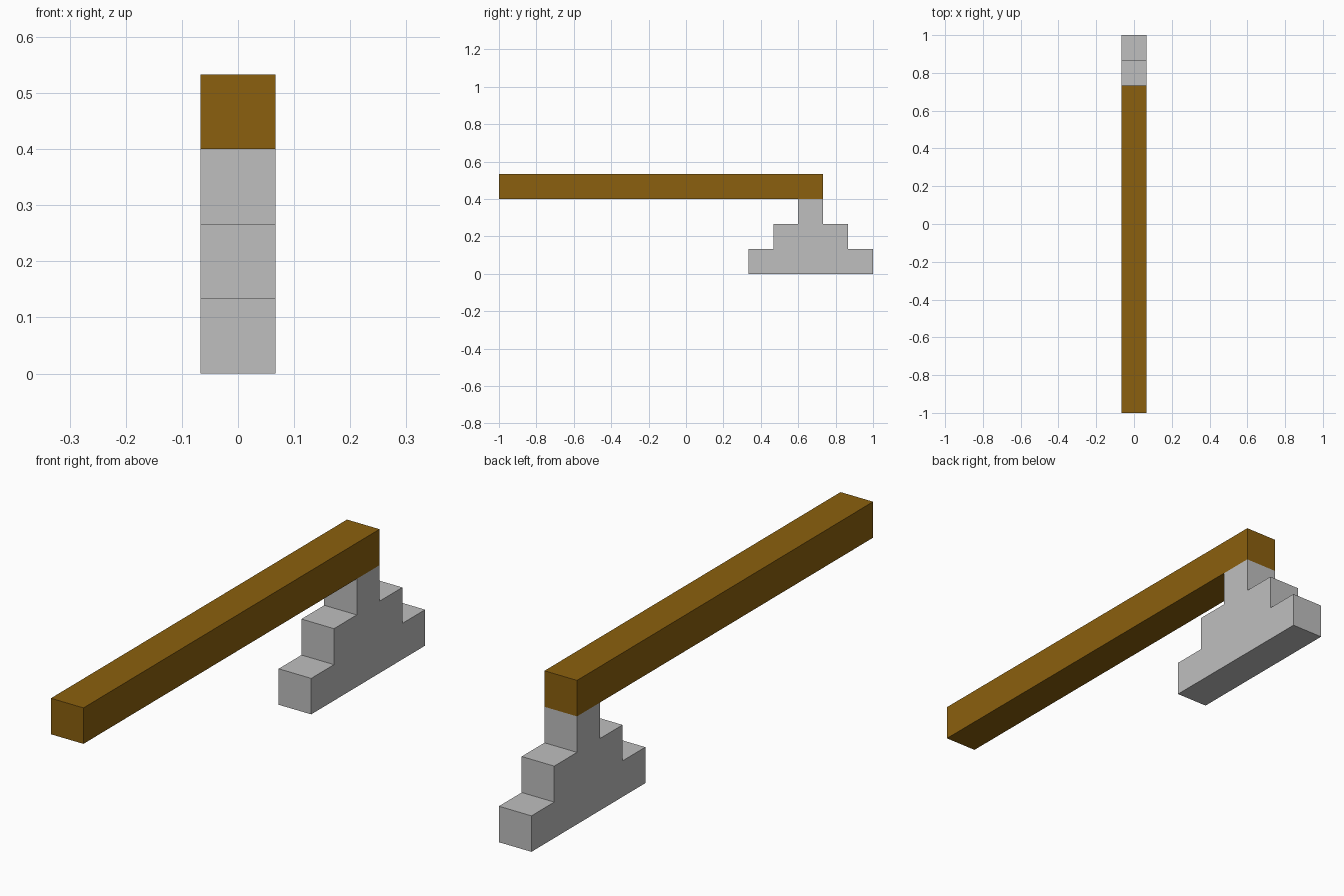
import bpy
import bmesh

cube = bpy.data.objects.get("Cube")
if cube:
    bpy.data.objects.remove(cube, do_unlink=True)

U = 2 / 15       # block size: the whole model is 15 blocks long
POST_Y = 5 * U   # centre of the stepped support


def make_material(name, rgb):
    mat = bpy.data.materials.new(name)
    mat.use_nodes = True
    mat.diffuse_color = (*rgb, 1)
    mat.node_tree.nodes["Principled BSDF"].inputs["Base Color"].default_value = (*rgb, 1)
    return mat


def extrude_profile(name, profile, mat):
    """Extrude a closed (y, z) outline one block wide along x."""
    bm = bmesh.new()
    face = bm.faces.new([bm.verts.new((-U / 2, y, z)) for y, z in profile])
    result = bmesh.ops.extrude_face_region(bm, geom=[face])
    verts = [g for g in result["geom"] if isinstance(g, bmesh.types.BMVert)]
    bmesh.ops.translate(bm, verts=verts, vec=(U, 0, 0))
    bmesh.ops.recalc_face_normals(bm, faces=bm.faces)
    mesh = bpy.data.meshes.new(name)
    bm.to_mesh(mesh)
    bm.free()
    mesh.materials.append(mat)
    obj = bpy.data.objects.new(name, mesh)
    bpy.context.collection.objects.link(obj)
    return obj


stone = make_material("light_grey_stone", (0.522, 0.522, 0.522))
wood = make_material("brown_wood", (0.258, 0.117, 0.0044))

# Stepped support: three tiers, 5, 3 and 1 blocks long, mirrored about its centre
half = []
for tier, length in enumerate((5, 3, 1)):
    half += [(length * U / 2, tier * U), (length * U / 2, (tier + 1) * U)]
outline = [(POST_Y + y, z) for y, z in half]
outline += [(POST_Y - y, z) for y, z in reversed(half)]
extrude_profile("stepped_support", outline, stone)

# Long beam resting on the support, flush with the back of its top tier
back = POST_Y + U / 2
extrude_profile("beam", [(-1, 3 * U), (back, 3 * U), (back, 4 * U), (-1, 4 * U)], wood)
